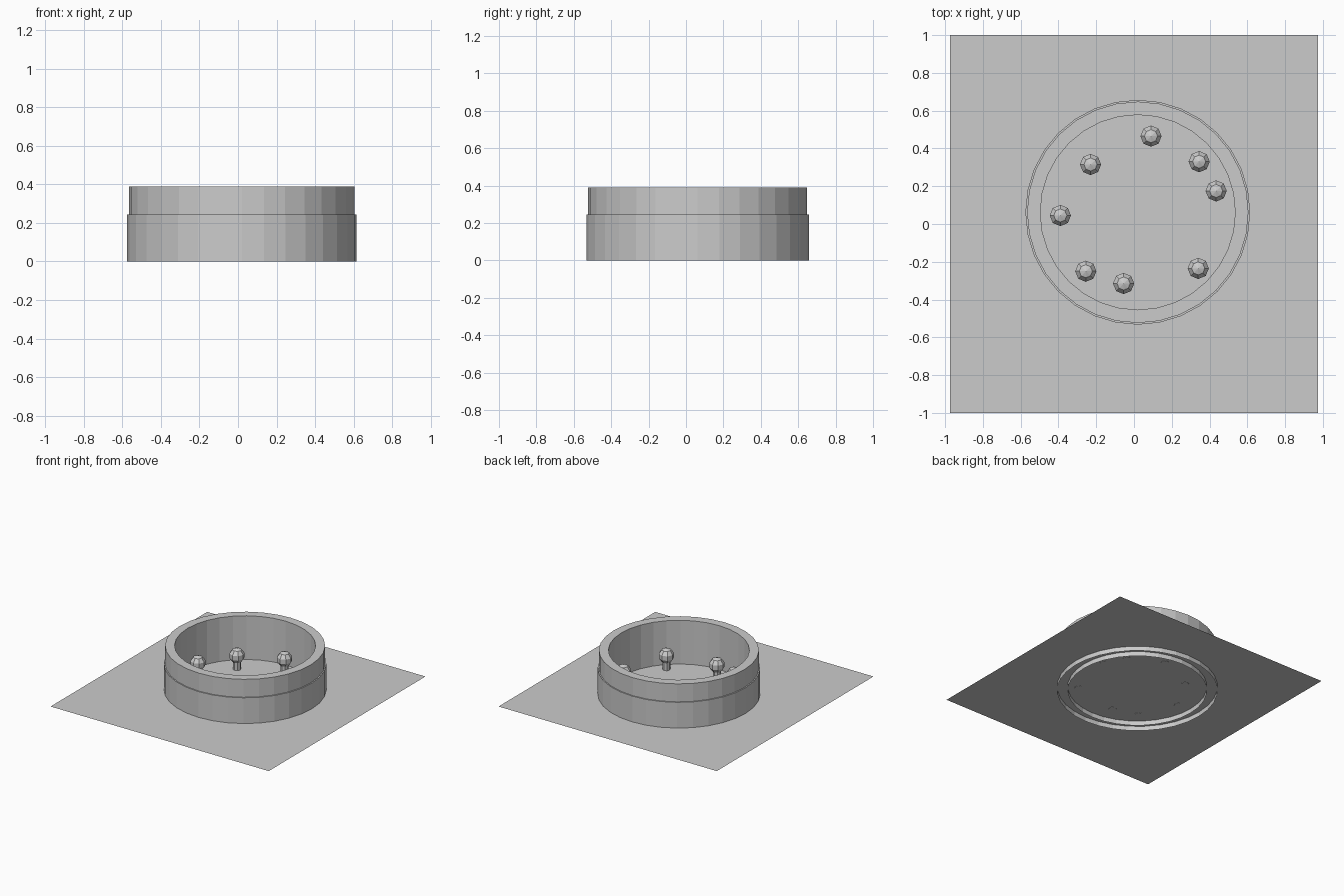
import bpy, bmesh, math
from mathutils import Matrix, Vector

if "Cube" in bpy.data.objects:
    bpy.data.objects.remove(bpy.data.objects["Cube"])

def make_object(name, bm):
    bmesh.ops.recalc_face_normals(bm, faces=bm.faces)
    mesh = bpy.data.meshes.new(name)
    bm.to_mesh(mesh)
    bm.free()
    ob = bpy.data.objects.new(name, mesh)
    bpy.context.collection.objects.link(ob)
    return ob

def lathe(name, profile, center, sides):
    bm = bmesh.new()
    rings = []
    for r, z in profile:
        rings.append([bm.verts.new((center[0] + r * math.cos(math.tau * i / sides),
                                    center[1] + r * math.sin(math.tau * i / sides), z))
                      for i in range(sides)])
    for a, b in zip(rings, rings[1:]):
        for i in range(sides):
            j = (i + 1) % sides
            bm.faces.new((a[i], a[j], b[j], b[i]))
    return make_object(name, bm)

GROUND_Z = 0.037

# flat ground sheet
bm = bmesh.new()
bm.faces.new([bm.verts.new((x, y, GROUND_Z)) for x, y in
              ((-0.975, -1), (0.975, -1), (0.975, 1), (-0.975, 1))])
make_object("ground_sheet", bm)

# round wall with a slightly wider lower band, open underneath
lathe("round_wall", [(0.595, 0), (0.595, 0.245), (0.586, 0.245), (0.586, 0.39),
                     (0.516, 0.39), (0.516, 0)], (0.02, 0.062), 32)

# eight small posts with faceted round heads
posts = [(0.09, 0.465), (0.345, 0.33), (0.435, 0.175), (0.34, -0.235),
         (-0.055, -0.315), (-0.255, -0.25), (-0.39, 0.045), (-0.23, 0.315)]
for n, (x, y) in enumerate(posts, 1):
    bm = bmesh.new()
    bmesh.ops.create_cone(bm, cap_ends=True, segments=8, radius1=0.03, radius2=0.03,
                          depth=0.09, matrix=Matrix.Translation(Vector((x, y, 0.08))))
    bmesh.ops.create_uvsphere(bm, u_segments=8, v_segments=5, radius=0.059,
                              matrix=Matrix.Translation(Vector((x, y, 0.147))))
    make_object(f"post_{n}", bm)
